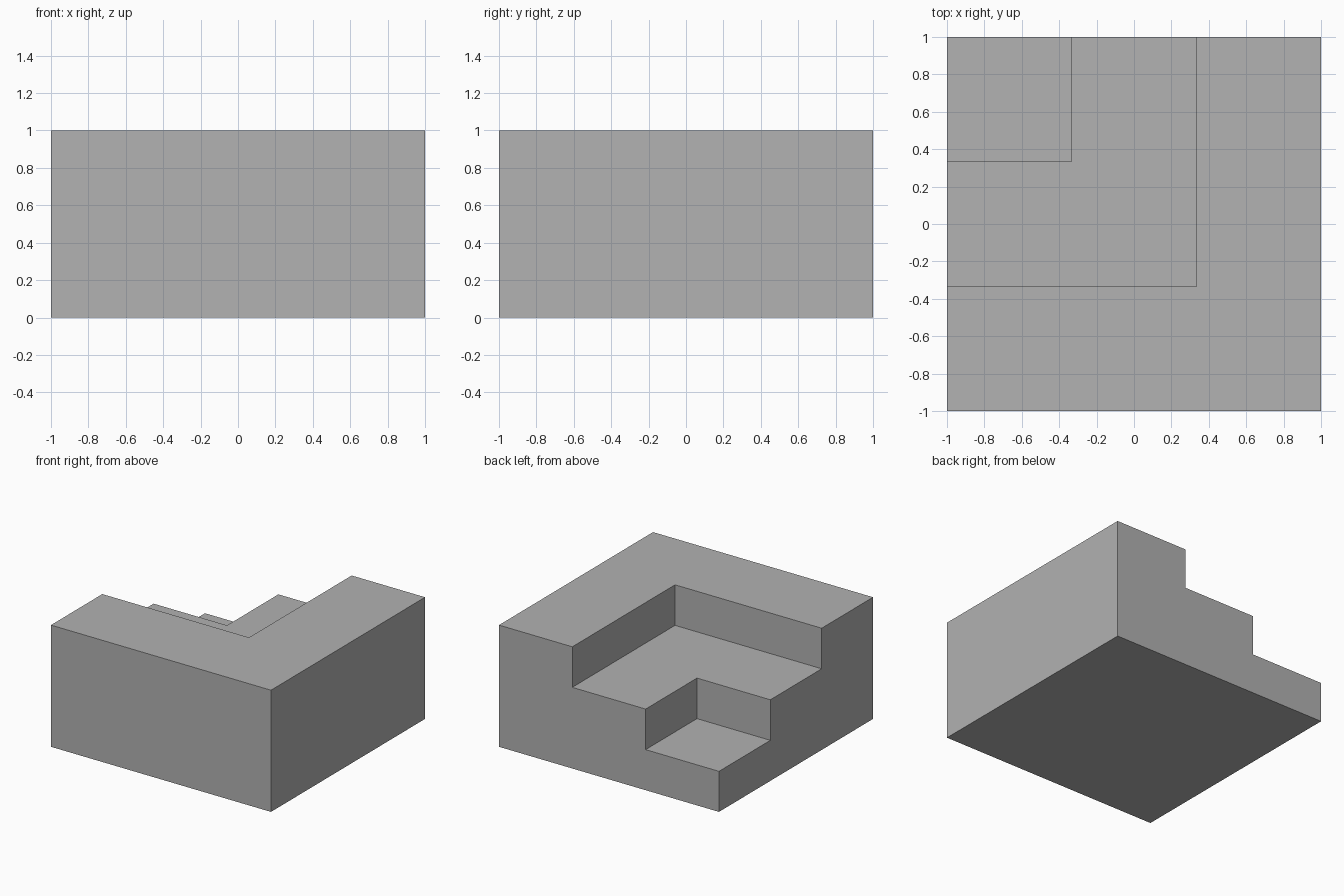
import bpy

default = bpy.data.objects.get("Cube")
if default:
    bpy.data.objects.remove(default, do_unlink=True)

T = 1 / 3   # tread depth is two thirds, riser height is one third

grey = bpy.data.materials.new("stone_grey")
grey.use_nodes = True
colour = (0.445, 0.445, 0.445, 1)
grey.diffuse_color = colour
grey.node_tree.nodes["Principled BSDF"].inputs["Base Color"].default_value = colour


def box(name, low, high):
    """Axis-aligned box between two opposite corners."""
    bpy.ops.mesh.primitive_cube_add(size=1)
    obj = bpy.context.object
    obj.name = obj.data.name = name
    for v in obj.data.vertices:
        v.co = [h if c > 0 else l for c, l, h in zip(v.co, low, high)]
    obj.data.materials.append(grey)
    return obj


# Solid corner block
stairs = box("inner_corner_stairs", (-1, -1, 0), (1, 1, 1))

# Cut the middle and lowest treads out of the back corner
for name, edge, tread in (("middle_step_cutter", T, 2 * T),
                          ("lowest_step_cutter", -T, T)):
    cutter = box(name, (-1.5, -edge, tread), (edge, 1.5, 1.5))
    cutter.hide_render = True
    cut = stairs.modifiers.new(name, "BOOLEAN")
    cut.operation = "DIFFERENCE"
    cut.solver = "EXACT"
    cut.object = cutter
    bpy.context.view_layer.objects.active = stairs
    bpy.ops.object.modifier_apply(modifier=cut.name)
    bpy.data.objects.remove(cutter, do_unlink=True)
